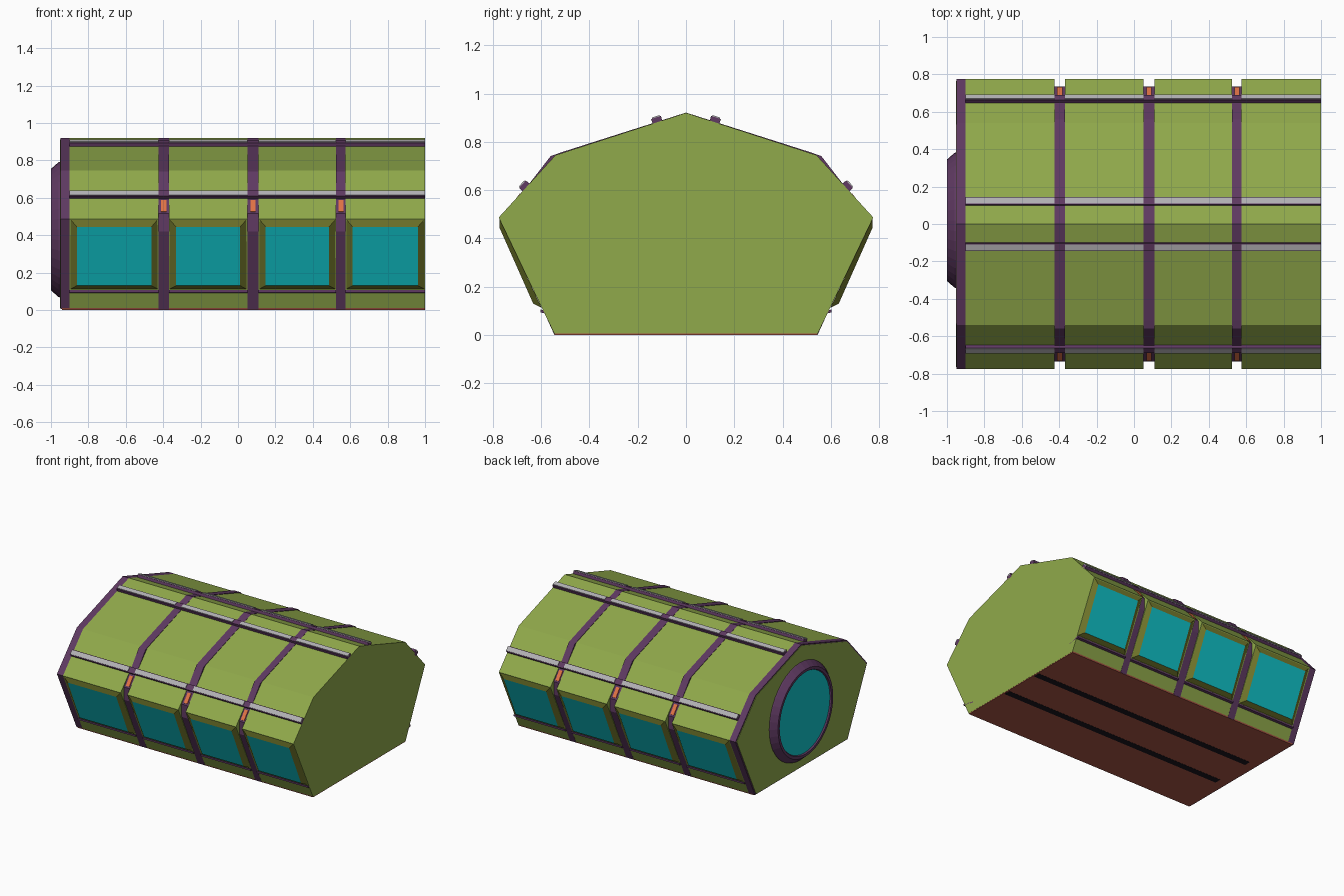
import bpy, bmesh, math
from mathutils import Vector

if "Cube" in bpy.data.objects:
    bpy.data.objects.remove(bpy.data.objects["Cube"])


def material(name, rgb):
    m = bpy.data.materials.new(name)
    m.diffuse_color = (*rgb, 1)
    m.use_nodes = True
    m.node_tree.nodes["Principled BSDF"].inputs["Base Color"].default_value = m.diffuse_color
    return m


GREEN = material("green_hull", (0.28, 0.40, 0.07))
OLIVE = material("olive_frame", (0.17, 0.19, 0.025))
PURPLE = material("purple_trim", (0.115, 0.042, 0.122))
TEAL = material("teal_glass", (0.005, 0.56, 0.60))
ORANGE = material("orange_marker", (0.75, 0.17, 0.06))
RED = material("red_floor", (0.40, 0.09, 0.06))
DARK = material("dark_strip", (0.01, 0.008, 0.012))
GREY = material("grey_rail", (0.45, 0.44, 0.46))


def finish(name, bm, *mats):
    bmesh.ops.recalc_face_normals(bm, faces=bm.faces)
    me = bpy.data.meshes.new(name)
    bm.to_mesh(me)
    bm.free()
    for m in mats:
        me.materials.append(m)
    ob = bpy.data.objects.new(name, me)
    bpy.context.collection.objects.link(ob)
    return ob


def loft(name, loops, *mats, end_mat=0):
    """Skin between closed loops of points, capping both ends."""
    bm = bmesh.new()
    rings = [[bm.verts.new(p) for p in loop] for loop in loops]
    n = len(rings[0])
    for a, b in zip(rings, rings[1:]):
        for i in range(n):
            j = (i + 1) % n
            bm.faces.new((a[i], a[j], b[j], b[i]))
    bm.faces.new(rings[0])
    bm.faces.new(rings[-1]).material_index = end_mat
    return finish(name, bm, *mats)


def prism(name, pts, x0, x1, mat):
    """Extrude a (y, z) cross-section along x."""
    return loft(name, [[(x, y, z) for y, z in pts] for x in (x0, x1)], mat)


def symmetric(half):
    """Mirror a half profile that ends on the ridge at y = 0."""
    return half + [(-y, z) for y, z in reversed(half[:-1])]


def strip(p, q, at, width, low, high):
    """Rectangle section lying on the slope p-q, centred at a y position."""
    p, q = Vector(p), Vector(q)
    d = (q - p).normalized()
    nrm = Vector((d.y, -d.x))
    c = p + (q - p) * ((at - p.x) / (q.x - p.x))
    return [tuple(c + d * s * width / 2 + nrm * h)
            for s, h in ((-1, low), (1, low), (1, high), (-1, high))]


HULL = [(0.545, 0.006), (0.775, 0.487), (0.54, 0.745), (0, 0.92)]
RIB = [(0.545, 0.002), (0.735, 0.42), (0.735, 0.515), (0.56, 0.741), (0.515, 0.757), (0, 0.921)]
SEGMENTS = [(-0.90, -0.425), (-0.37, 0.05), (0.11, 0.525), (0.575, 1.0)]
RIBS = [(-0.425, -0.37), (0.05, 0.11), (0.525, 0.575)]

# Hull segments
for i, (a, b) in enumerate(SEGMENTS):
    prism(f"hull_segment_{i + 1}", symmetric(HULL), a, b, GREEN)

# Recessed ribs between segments
for i, (a, b) in enumerate(RIBS):
    prism(f"rib_{i + 1}", symmetric(RIB), a, b, PURPLE)

# End rim and its inset wall
prism("end_rim", symmetric(HULL), -0.95, -0.90, PURPLE)
wall = [(y * 0.985, 0.4 + (z - 0.4) * 0.985) for y, z in symmetric(HULL)]
prism("end_wall", wall, -0.953, -0.94, GREEN)


# Round end window: tapered ring and glass
def circle(x, r):
    return [(x, 0.02 + r * math.cos(k * math.tau / 40), 0.43 + r * math.sin(k * math.tau / 40))
            for k in range(40)]


loft("round_window_ring", [circle(-0.94, 0.365), circle(-0.96, 0.36), circle(-1.0, 0.325),
                           circle(-1.0, 0.305), circle(-0.99, 0.30)], PURPLE, TEAL, end_mat=1)

for side, s in (("front", -1), ("back", 1)):
    def flip(pts):
        return [(y * s, z) for y, z in pts]

    # Bevelled window frames with glass faces
    for i, (a, b) in enumerate(SEGMENTS):
        a, b = a + 0.005, b - 0.005
        base = [(a, 0.597 * s, 0.113), (b, 0.597 * s, 0.113),
                (b, 0.772 * s, 0.483), (a, 0.772 * s, 0.483)]
        a, b = a + 0.033, b - 0.033
        glass = [(a, 0.632 * s, 0.130), (b, 0.632 * s, 0.130),
                 (b, 0.772 * s, 0.445), (a, 0.772 * s, 0.445)]
        loft(f"{side}_window_{i + 1}", [base, glass], OLIVE, TEAL, end_mat=1)
        # Sill under each window
        a, b = SEGMENTS[i]
        sill = [(0.50, 0.070), (0.50, 0.080), (0.602, 0.106), (0.602, 0.094)]
        prism(f"{side}_sill_{i + 1}", flip(sill), a, b, PURPLE)

    # Rails: trim base with grey strips
    for label, p, q, at in (("roof", HULL[2], HULL[3], 0.118), ("side", HULL[1], HULL[2], 0.662)):
        prism(f"{side}_{label}_rail_base", flip(strip(p, q, at, 0.042, -0.01, 0.020)),
              -0.90, 1.0, PURPLE)
        for i, (a, b) in enumerate(SEGMENTS):
            prism(f"{side}_{label}_rail_{i + 1}", flip(strip(p, q, at, 0.032, 0.015, 0.025)),
                  a, b, GREY)

    # Orange markers on the ribs
    for i, (a, b) in enumerate(RIBS):
        m = (a + b) / 2
        prism(f"{side}_marker_{i + 1}", flip(strip(RIB[2], RIB[3], 0.705, 0.075, -0.01, 0.006)),
              m - 0.014, m + 0.014, ORANGE)

    # Dark runners under the floor
    prism(f"{side}_floor_runner", flip([(0.13, 0), (0.18, 0), (0.18, 0.01), (0.13, 0.01)]),
          -0.87, 0.99, DARK)

# Floor
prism("floor", [(-0.543, 0.001), (0.543, 0.001), (0.547, 0.01), (-0.547, 0.01)], -0.94, 0.999, RED)
